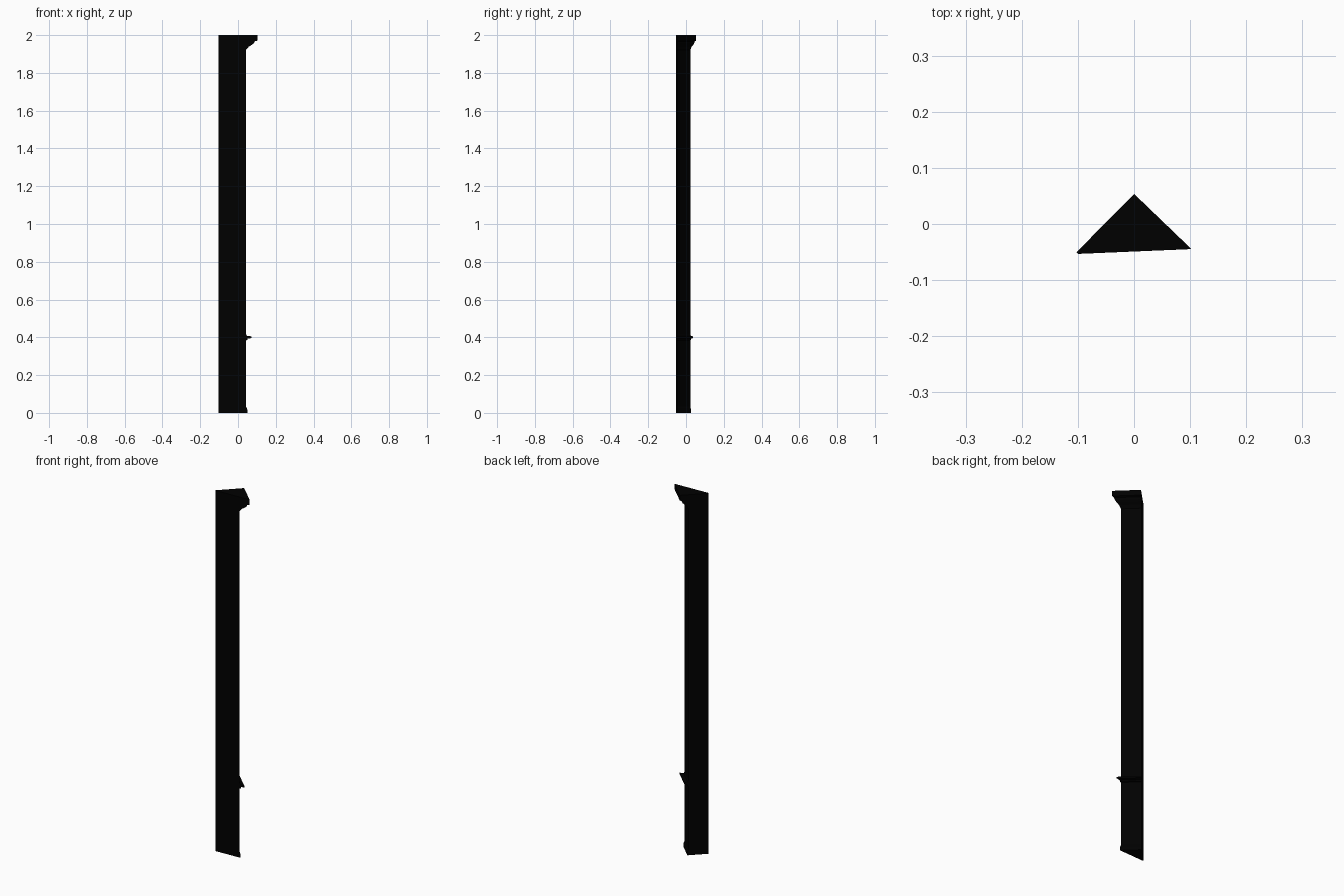
import bpy, bmesh
from mathutils import Vector

if "Cube" in bpy.data.objects:
    bpy.data.objects.remove(bpy.data.objects["Cube"])

# Mitred wedge plan: narrow blunt edge, two side planes and a moulded face
APEX_L = Vector((-0.1025, -0.0500))
APEX_R = Vector((-0.1000, -0.0533))
RIGHT = Vector((0.1025, -0.0447))
BACK = Vector((0.0005, 0.0533))

# Moulding profiles as (reach in x, height)
SHAFT = 0.0425
skirting = [(0.049, 0.0), (0.049, 0.018), (0.046, 0.026), (SHAFT, 0.034)]
rail = [(SHAFT, 0.384), (0.051, 0.386), (0.051, 0.393),
        (0.071, 0.396), (0.071, 0.405), (0.048, 0.408), (SHAFT, 0.416)]
cornice = [(SHAFT, 1.922), (0.047, 1.926), (0.056, 1.938), (0.071, 1.947),
           (0.083, 1.956), (0.089, 1.967), (0.1025, 1.971), (0.1025, 2.0)]

black = bpy.data.materials.new("black")
black.diffuse_color = (0, 0, 0, 1)
black.use_nodes = True
black.node_tree.nodes["Principled BSDF"].inputs["Base Color"].default_value = black.diffuse_color


def mitred_loft(name, profile):
    bm = bmesh.new()
    rings = []
    for x, z in profile:
        s = (x - APEX_R.x) / (RIGHT.x - APEX_R.x)
        pts = [APEX_L, APEX_R, APEX_R.lerp(RIGHT, s), APEX_L.lerp(BACK, s)]
        rings.append([bm.verts.new((p.x, p.y, z)) for p in pts])
    n = len(rings[0])
    for a, b in zip(rings, rings[1:]):
        for i in range(n):
            j = (i + 1) % n
            bm.faces.new((a[i], a[j], b[j], b[i]))
    bm.faces.new(rings[0][::-1])
    bm.faces.new(rings[-1])
    bmesh.ops.recalc_face_normals(bm, faces=bm.faces)
    mesh = bpy.data.meshes.new(name)
    bm.to_mesh(mesh)
    bm.free()
    mesh.materials.append(black)
    obj = bpy.data.objects.new(name, mesh)
    bpy.context.collection.objects.link(obj)
    return obj


# One continuous post with skirting, rail and cornice
mitred_loft("moulded_corner_post", skirting + rail + cornice)
